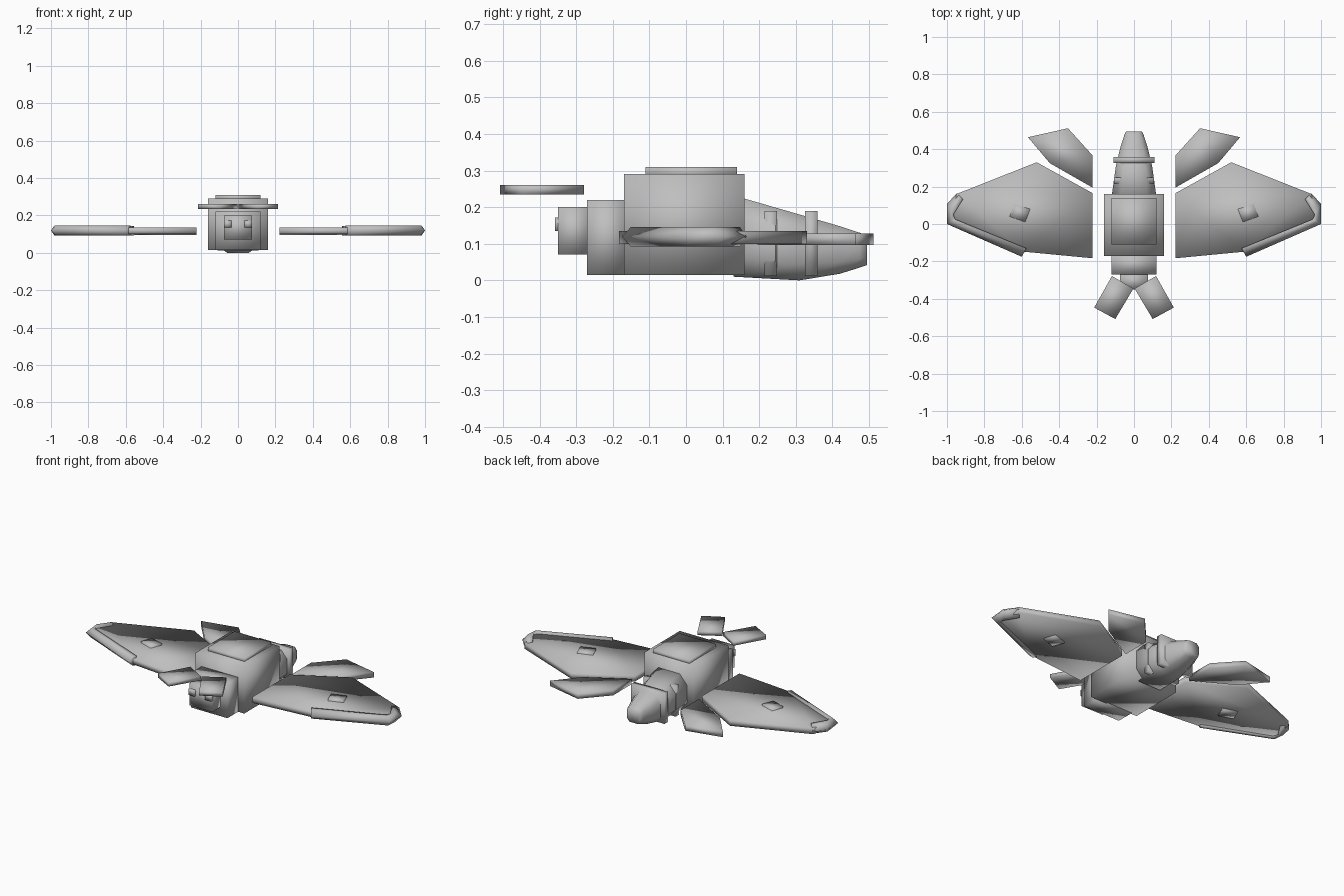
import bpy
import bmesh
from mathutils import Vector

cube = bpy.data.objects.get("Cube")
if cube:
    bpy.data.objects.remove(cube, do_unlink=True)

grey = bpy.data.materials.new("plain_grey")
grey.use_nodes = True
GREY = (0.52, 0.52, 0.52, 1)
grey.diffuse_color = GREY
grey.node_tree.nodes["Principled BSDF"].inputs["Base Color"].default_value = GREY


def loft(name, rings, mirror=False):
    """Skin a run of equal-sized rings, cap both ends, shade smooth."""
    bm = bmesh.new()
    loops = [[bm.verts.new(p) for p in ring] for ring in rings]
    n = len(loops[0])
    for a, b in zip(loops, loops[1:]):
        for i in range(n):
            j = (i + 1) % n
            bm.faces.new((a[i], a[j], b[j], b[i]))
    bm.faces.new(loops[0])
    bm.faces.new(loops[-1])
    bmesh.ops.recalc_face_normals(bm, faces=bm.faces)
    for f in bm.faces:
        f.smooth = True
    mesh = bpy.data.meshes.new(name)
    bm.to_mesh(mesh)
    bm.free()
    mesh.materials.append(grey)
    obj = bpy.data.objects.new(name, mesh)
    bpy.context.collection.objects.link(obj)
    if mirror:
        obj.modifiers.new("mirror", "MIRROR").use_axis = (True, False, False)
    return obj


def plate(name, outline, z0, z1, mirror=True):
    """Flat prism from a plan outline."""
    return loft(name, [[(x, y, z) for x, y in outline] for z in (z0, z1)], mirror)


def block(name, x0, x1, y0, y1, z0, z1, mirror=False):
    return plate(name, [(x0, y0), (x1, y0), (x1, y1), (x0, y1)], z0, z1, mirror)


# Body blocks
block("thorax", -0.16, 0.16, -0.17, 0.16, 0.015, 0.29)
block("back_plate", -0.12, 0.12, -0.11, 0.14, 0.28, 0.31)
block("head", -0.12, 0.12, -0.27, -0.16, 0.015, 0.22)
block("snout", -0.075, 0.075, -0.35, -0.26, 0.07, 0.2)
block("eye", 0.035, 0.075, -0.358, -0.34, 0.135, 0.172, mirror=True)


# Tapered abdomen with chamfered cross-section
def section(y, w, z0, z1):
    mid, h = (z0 + z1) / 2, (z1 - z0) / 2
    corners = [(1, 0.5), (0.6, 1), (-0.6, 1), (-1, 0.5),
               (-1, -0.5), (-0.6, -1), (0.6, -1), (1, -0.5)]
    return [(w * u, y, mid + h * v) for u, v in corners]


loft("abdomen", [section(*s) for s in (
    (0.13, 0.122, 0.01, 0.232), (0.31, 0.097, 0.0, 0.18),
    (0.42, 0.07, 0.018, 0.148), (0.475, 0.052, 0.035, 0.13),
    (0.495, 0.042, 0.042, 0.122))])
for label, y, w in (("front", 0.232, 0.106), ("rear", 0.342, 0.11)):
    block(label + "_abdomen_band", -w, w, y - 0.017, y + 0.017, 0.012, 0.19)

# Antennae
plate("antenna", [(0.118, -0.278), (0.003, -0.345), (0.1, -0.508), (0.213, -0.447)],
      0.235, 0.26)

# Wings
plate("front_wing", [(0.222, -0.183), (0.59, -0.148), (0.97, 0.02),
                     (0.95, 0.16), (0.52, 0.33), (0.222, 0.165)], 0.1, 0.135)
plate("hind_wing", [(0.222, 0.195), (0.45, 0.325), (0.567, 0.464),
                    (0.353, 0.512), (0.222, 0.367)], 0.096, 0.128)
plate("wing_patch", [(0.555, 0.08), (0.64, 0.107), (0.665, 0.04), (0.582, 0.011)],
      0.092, 0.143)

# Ridged trim around the wing tip
edge = [((0.6, -0.175), (0.575, -0.13)), ((1.0, 0.0), (0.955, 0.025)),
        ((1.0, 0.107), (0.966, 0.05)), ((0.947, 0.165), (0.914, 0.133))]
rings = []
for outer, inner in edge:
    o, i = Vector(outer), Vector(inner)
    m = o.lerp(i, 0.55)
    rings.append([(*o, 0.12), (*m, 0.146), (*i, 0.146), (*i, 0.092), (*m, 0.092)])
loft("wing_tip_trim", rings, mirror=True)
